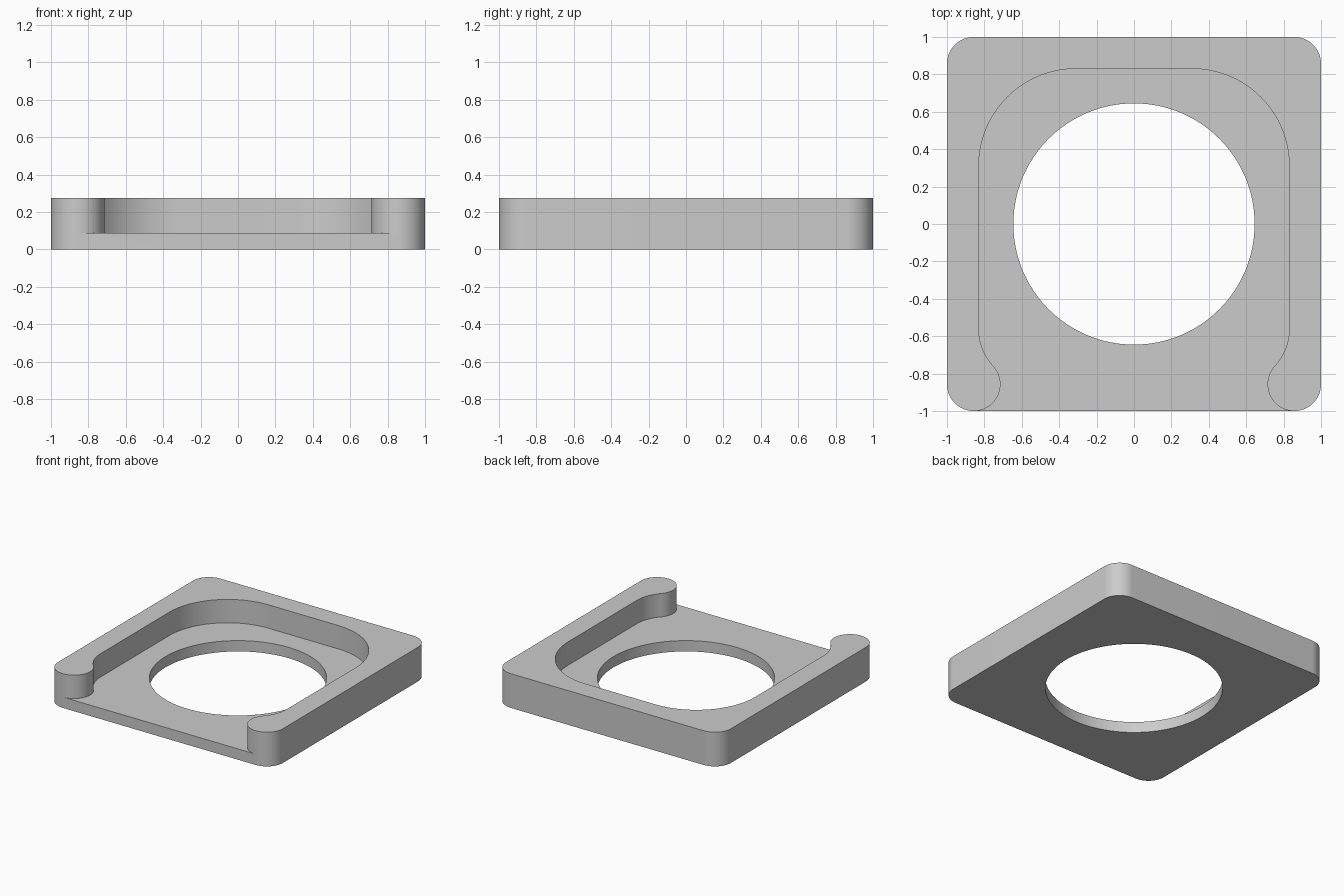
import bpy
import bmesh
import math

cube = bpy.data.objects.get("Cube")
if cube:
    bpy.data.objects.remove(cube, do_unlink=True)

HEIGHT, FLOOR = 0.275, 0.087     # full height and recess floor
CORNER = 0.143                   # outer corners and rounded arm tips
TIP = 1 - CORNER                 # centre of corners and tips
HOLE = 0.645
WALL = 0.83                      # inner wall of the recess
BACK_RADIUS = 0.52               # recess back corners
FILLET_Y = -0.56                 # where the arm starts curving to its tip

grey = bpy.data.materials.new("plain grey")
grey.use_nodes = True
colour = (0.6, 0.6, 0.6, 1)
grey.diffuse_color = colour
grey.node_tree.nodes["Principled BSDF"].inputs["Base Color"].default_value = colour


def arc(cx, cy, r, start, end, steps=24):
    """Points on an arc, angles in radians."""
    angles = [start + (end - start) * i / steps for i in range(steps + 1)]
    return [(cx + r * math.cos(a), cy + r * math.sin(a)) for a in angles]


def prism(name, outline, bottom, top):
    """Extrude a closed outline between two heights."""
    bm = bmesh.new()
    face = bm.faces.new([bm.verts.new((x, y, bottom)) for x, y in outline])
    out = bmesh.ops.extrude_face_region(bm, geom=[face])
    verts = [v for v in out["geom"] if isinstance(v, bmesh.types.BMVert)]
    bmesh.ops.translate(bm, verts=verts, vec=(0, 0, top - bottom))
    bmesh.ops.recalc_face_normals(bm, faces=bm.faces)
    mesh = bpy.data.meshes.new(name)
    bm.to_mesh(mesh)
    bm.free()
    obj = bpy.data.objects.new(name, mesh)
    bpy.context.collection.objects.link(obj)
    mesh.materials.append(grey)
    return obj


# Square tray body with rounded corners
quarter = math.pi / 2
outline = []
for i, (sx, sy) in enumerate([(1, 1), (-1, 1), (-1, -1), (1, -1)]):
    outline += arc(sx * TIP, sy * TIP, CORNER, i * quarter, (i + 1) * quarter)
tray = prism("tray", outline, 0, HEIGHT)

# Round opening through the floor
hole = prism("hole_cutter", arc(0, 0, HOLE, 0, math.tau, 128)[:-1], -0.1, HEIGHT + 0.1)

# Open-fronted recess: the fillet is tangent to both the wall and the arm tip
dx, dy = TIP - WALL, FILLET_Y + TIP
fillet = (dx * dx + dy * dy - CORNER ** 2) / (2 * (CORNER - dx))
fx = WALL - fillet
lean = math.atan2(dy, TIP - fx)
right = [(TIP, -1.2)]
right += arc(TIP, -TIP, CORNER, -quarter, -math.pi - lean, 32)
right += arc(fx, FILLET_Y, fillet, -lean, 0, 16)[1:]
right += arc(WALL - BACK_RADIUS, WALL - BACK_RADIUS, BACK_RADIUS, 0, quarter, 32)
recess_outline = right + [(-x, y) for x, y in reversed(right)]
recess = prism("recess_cutter", recess_outline, FLOOR, HEIGHT + 0.1)

# Cut the tray, then remove the cutters
bpy.ops.object.select_all(action='DESELECT')
bpy.context.view_layer.objects.active = tray
tray.select_set(True)
for cutter in (recess, hole):
    cutter.hide_render = True
    mod = tray.modifiers.new(cutter.name, 'BOOLEAN')
    mod.operation = 'DIFFERENCE'
    mod.solver = 'EXACT'
    mod.object = cutter
    bpy.ops.object.modifier_apply(modifier=mod.name)
    bpy.data.objects.remove(cutter, do_unlink=True)

bpy.ops.object.shade_smooth_by_angle(angle=math.radians(30))
